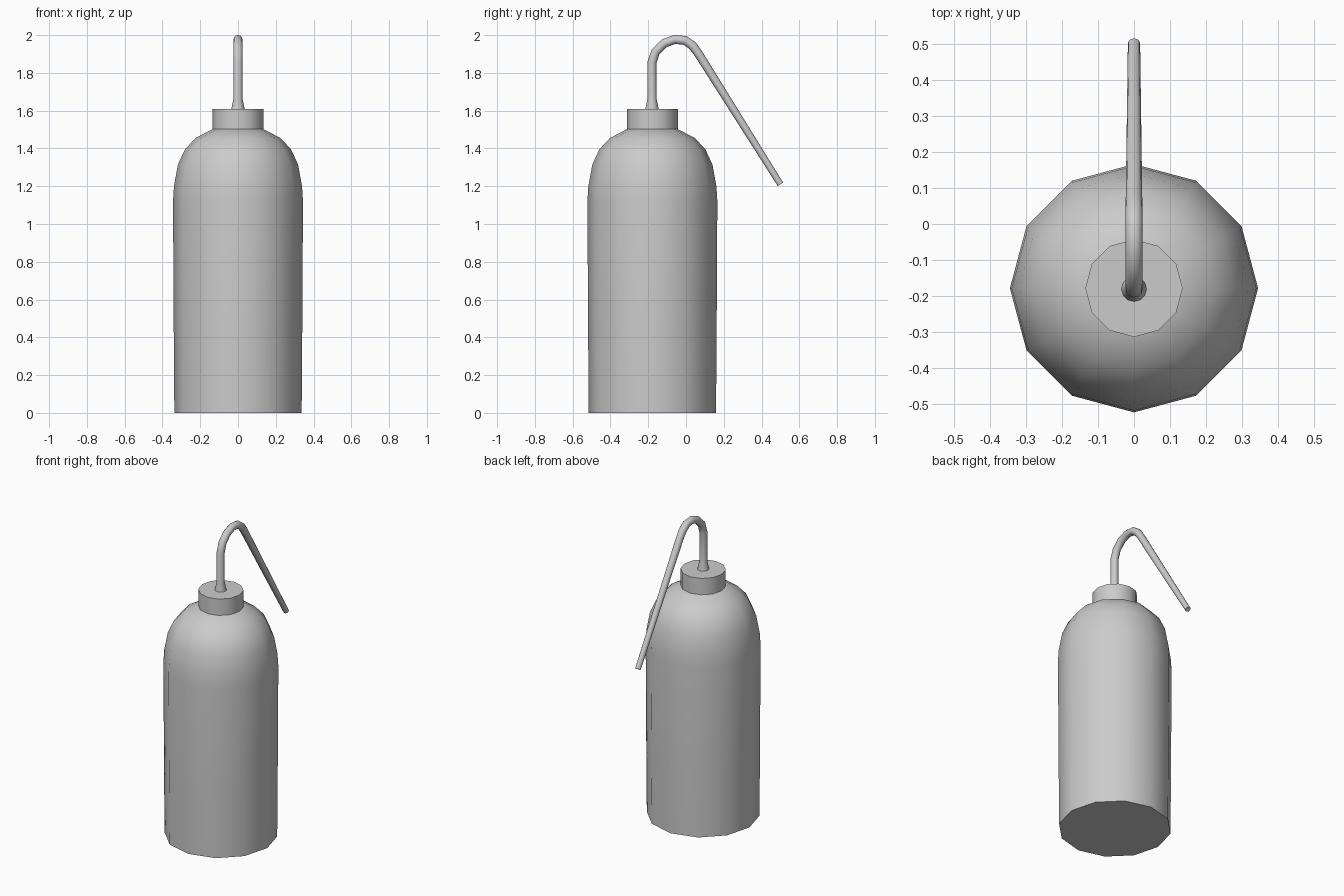
import bpy, bmesh, math
from mathutils import Vector

if "Cube" in bpy.data.objects:
    bpy.data.objects.remove(bpy.data.objects["Cube"])

AXIS_Y = -0.178


def loft(name, path, sides, angle=40):
    """Skin rings along a path of (y, z, radius) points lying in the x = 0 plane."""
    bm = bmesh.new()
    centres = [Vector((0, y, z)) for y, z, r in path]
    rings = []
    for i, (y, z, r) in enumerate(path):
        c = centres[i]
        d_in = (c - centres[i - 1]).normalized() if i else Vector()
        d_out = (centres[i + 1] - c).normalized() if i + 1 < len(path) else Vector()
        t = (d_in + d_out).normalized()
        n = Vector((0, t.z, -t.y))
        ring = []
        for k in range(sides):
            a = 2 * math.pi * k / sides
            ring.append(bm.verts.new(c + r * (math.cos(a) * Vector((1, 0, 0)) + math.sin(a) * n)))
        rings.append(ring)
    for lo, hi in zip(rings, rings[1:]):
        for k in range(sides):
            j = (k + 1) % sides
            bm.faces.new((lo[k], lo[j], hi[j], hi[k]))
    bm.faces.new(rings[0][::-1])
    bm.faces.new(rings[-1])
    bmesh.ops.recalc_face_normals(bm, faces=bm.faces)
    mesh = bpy.data.meshes.new(name)
    bm.to_mesh(mesh)
    bm.free()
    obj = bpy.data.objects.new(name, mesh)
    bpy.context.collection.objects.link(obj)
    bpy.ops.object.select_all(action='DESELECT')
    obj.select_set(True)
    bpy.context.view_layer.objects.active = obj
    bpy.ops.object.shade_smooth_by_angle(angle=math.radians(angle))
    return obj


def upright(profile):
    return [(AXIS_Y, z, r) for z, r in profile]


# Bottle body with rounded shoulder
loft("bottle_body", upright([
    (0, 0.337), (0.40, 0.340), (1.12, 0.344), (1.20, 0.339), (1.315, 0.318),
    (1.395, 0.281), (1.455, 0.225), (1.505, 0.130)]), 12)

# Screw cap
loft("cap", upright([(1.50, 0.135), (1.61, 0.135)]), 12)

# Spout: flared base, bend over the top, long tapered nozzle
loft("spout_tube", [
    (-0.180, 1.600, 0.037), (-0.180, 1.665, 0.024), (-0.180, 1.855, 0.024),
    (-0.161, 1.912, 0.024), (-0.115, 1.957, 0.024), (-0.060, 1.977, 0.024),
    (-0.005, 1.972, 0.024), (0.035, 1.944, 0.024), (0.065, 1.903, 0.023),
    (0.500, 1.210, 0.017)], 12, 50)
